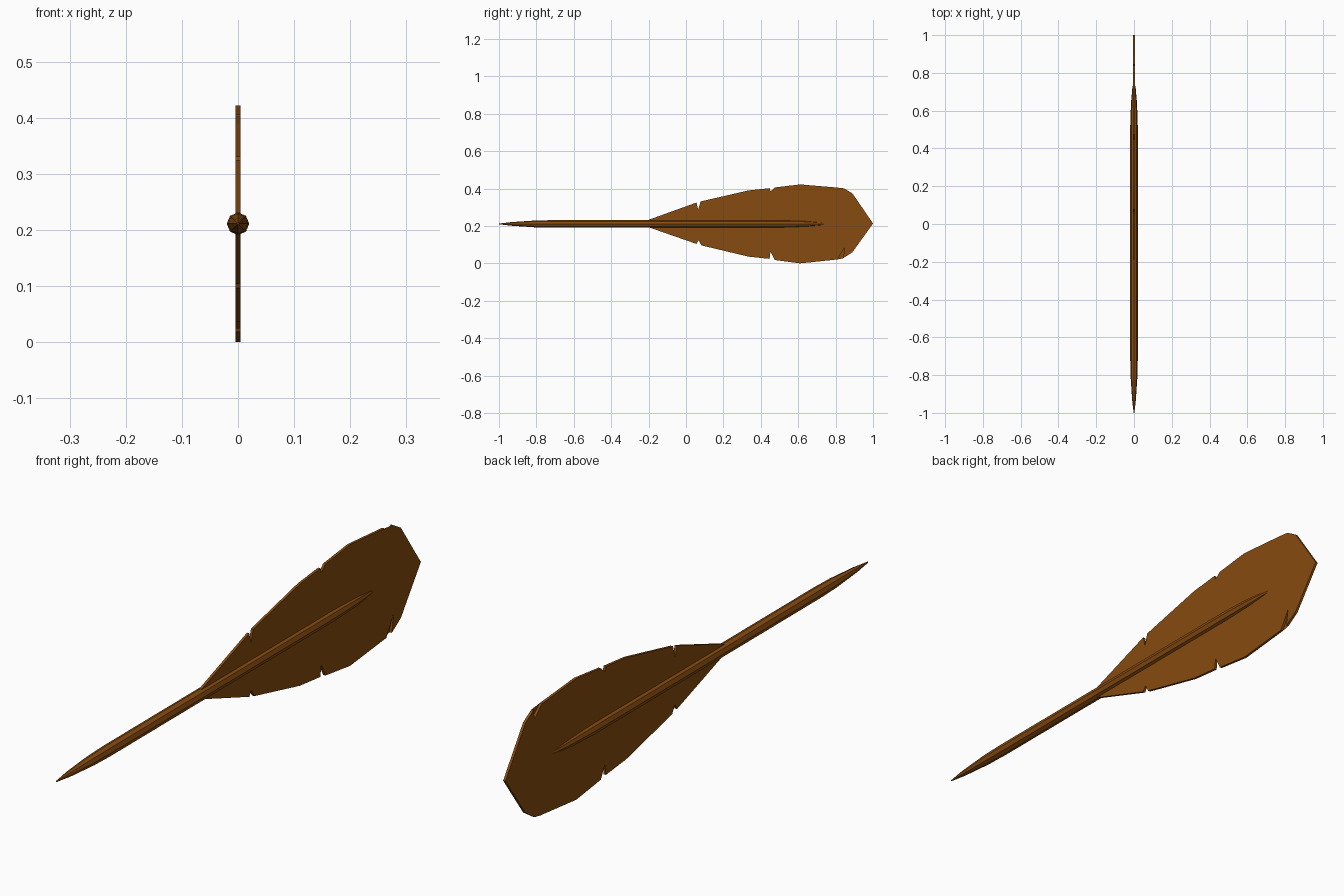
import bpy, bmesh, math

if "Cube" in bpy.data.objects:
    bpy.data.objects.remove(bpy.data.objects["Cube"])

MID = 0.211          # height of the shaft axis

brown = bpy.data.materials.new("feather_brown")
brown.diffuse_color = (0.24, 0.07, 0.005, 1)
brown.use_nodes = True
brown.node_tree.nodes["Principled BSDF"].inputs["Base Color"].default_value = brown.diffuse_color


def finish(bm, name):
    bmesh.ops.recalc_face_normals(bm, faces=bm.faces)
    mesh = bpy.data.meshes.new(name)
    bm.to_mesh(mesh)
    bm.free()
    mesh.materials.append(brown)
    obj = bpy.data.objects.new(name, mesh)
    bpy.context.collection.objects.link(obj)
    return obj


# Shaft: eight-sided rod pointed at both ends, profile as (y, radius)
profile = [(-1.0, 0.002), (-0.93, 0.010), (-0.81, 0.018), (-0.72, 0.020),
           (0.52, 0.020), (0.64, 0.016), (0.72, 0.009), (0.755, 0.002)]
SIDES = 8
bm = bmesh.new()
rings = []
for y, r in profile:
    rings.append([bm.verts.new((r * math.cos(a), y, MID + r * math.sin(a)))
                  for a in (2 * math.pi * i / SIDES for i in range(SIDES))])
for a, b in zip(rings, rings[1:]):
    for i in range(SIDES):
        j = (i + 1) % SIDES
        bm.faces.new((a[i], a[j], b[j], b[i]))
bm.faces.new(rings[0])
bm.faces.new(rings[-1])
finish(bm, "shaft")

# Vane: thin leaf-shaped plate with three notches along each edge, as (y, z)
upper = [(-0.205, 0.231), (0.056, 0.325), (0.065, 0.287), (0.078, 0.331),
         (0.335, 0.390), (0.447, 0.402), (0.452, 0.385), (0.475, 0.406),
         (0.61, 0.422), (0.80, 0.406), (0.84, 0.369), (0.845, 0.401),
         (0.89, 0.374), (1.0, 0.213)]
lower = [(0.89, 0.060), (0.84, 0.027), (0.862, 0.110), (0.81, 0.021),
         (0.61, 0.0), (0.475, 0.018), (0.452, 0.064), (0.447, 0.024),
         (0.335, 0.036), (0.083, 0.096), (0.067, 0.123), (0.056, 0.104),
         (-0.205, 0.195)]
HALF = 0.0045
bm = bmesh.new()
outline = upper + lower
left = [bm.verts.new((-HALF, y, z)) for y, z in outline]
right = [bm.verts.new((HALF, y, z)) for y, z in outline]
for i in range(len(outline)):
    j = (i + 1) % len(outline)
    bm.faces.new((left[i], left[j], right[j], right[i]))
sides = [bm.faces.new(left), bm.faces.new(right[::-1])]
bmesh.ops.triangulate(bm, faces=sides)
finish(bm, "vane")
